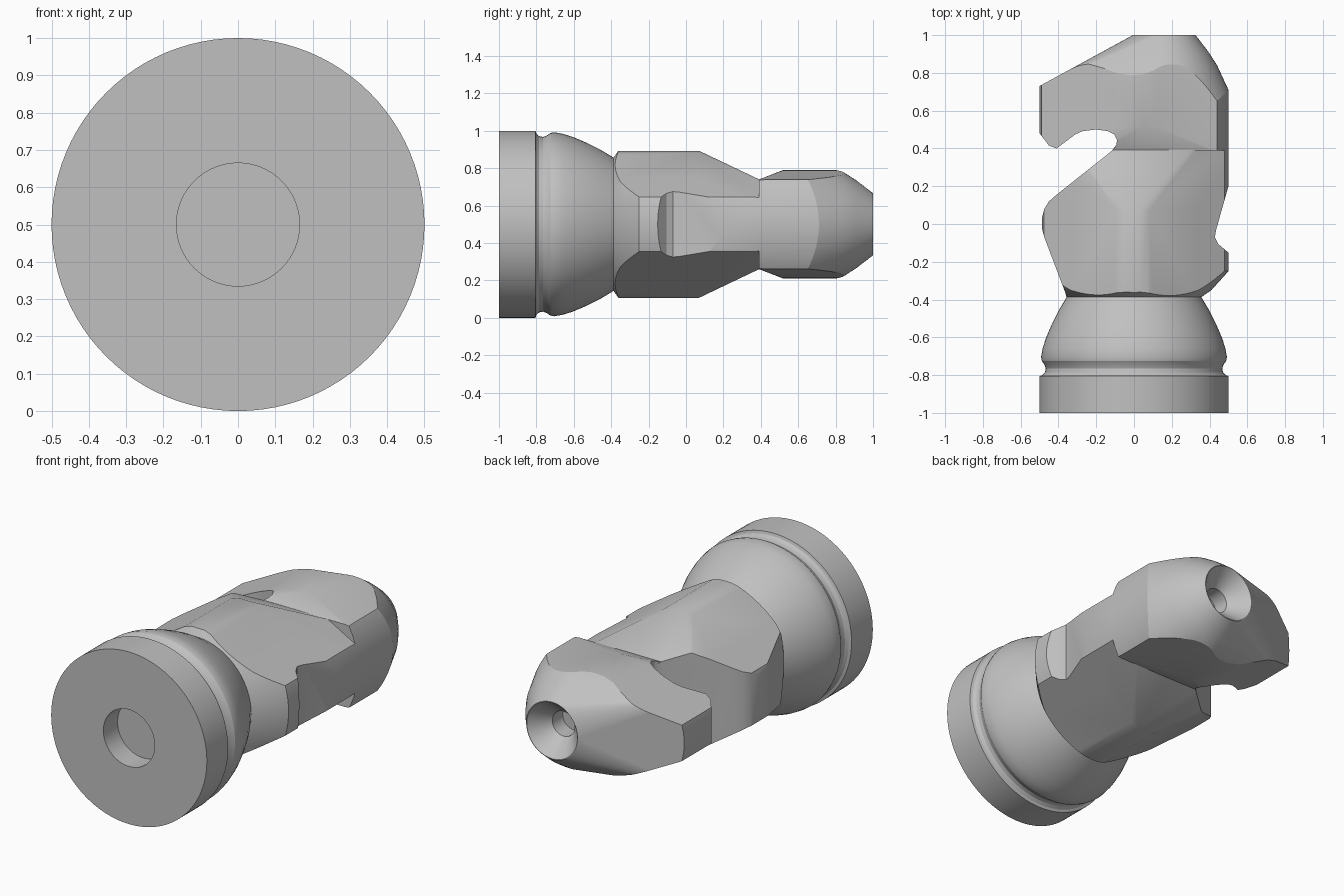
import bpy, bmesh, math
from mathutils import Vector

cube = bpy.data.objects.get("Cube")
if cube:
    bpy.data.objects.remove(cube, do_unlink=True)

MID = 0.5  # height of the long axis, which runs along y

grey = bpy.data.materials.new("plain_grey")
grey.use_nodes = True
grey.diffuse_color = (0.53, 0.53, 0.53, 1)
grey.node_tree.nodes["Principled BSDF"].inputs["Base Color"].default_value = (0.53, 0.53, 0.53, 1)


def finish(name, bm):
    bmesh.ops.recalc_face_normals(bm, faces=bm.faces)
    mesh = bpy.data.meshes.new(name)
    bm.to_mesh(mesh)
    bm.free()
    mesh.materials.append(grey)
    ob = bpy.data.objects.new(name, mesh)
    bpy.context.collection.objects.link(ob)
    return ob


def lathe(name, profile, cx=0.0, steps=96):
    """Turn (radius, y) points around the long axis."""
    bm = bmesh.new()
    vs = [bm.verts.new((cx + r, y, MID)) for r, y in profile]
    es = [bm.edges.new(pair) for pair in zip(vs, vs[1:])]
    bmesh.ops.spin(bm, geom=vs + es, cent=(cx, 0, MID), axis=(0, 1, 0),
                   angle=math.tau, steps=steps, use_duplicate=False)
    bmesh.ops.remove_doubles(bm, verts=bm.verts, dist=1e-5)
    return finish(name, bm)


def prism(name, outline):
    """Extrude an (x, y) outline through the full height."""
    bm = bmesh.new()
    face = bm.faces.new([bm.verts.new((x, y, MID - 0.6)) for x, y in outline])
    new = bmesh.ops.extrude_face_region(bm, geom=[face])["geom"]
    bmesh.ops.translate(bm, vec=(0, 0, 1.2),
                        verts=[g for g in new if isinstance(g, bmesh.types.BMVert)])
    return finish(name, bm)


def hull(name, points):
    """Convex solid around points, mirrored above and below the axis."""
    bm = bmesh.new()
    for x, y, h in points:
        for s in (1, -1):
            bm.verts.new((x, y, MID + s * h))
    bmesh.ops.remove_doubles(bm, verts=bm.verts, dist=1e-5)
    res = bmesh.ops.convex_hull(bm, input=bm.verts)
    junk = {g for g in res["geom_interior"] + res["geom_unused"]
            if isinstance(g, bmesh.types.BMVert)}
    bmesh.ops.delete(bm, geom=list(junk), context="VERTS")
    bmesh.ops.dissolve_limit(bm, angle_limit=0.002, verts=bm.verts, edges=bm.edges)
    return finish(name, bm)


def combine(ob, other, operation):
    mod = ob.modifiers.new("combine", "BOOLEAN")
    mod.operation, mod.object, mod.solver = operation, other, "EXACT"
    bpy.context.view_layer.objects.active = ob
    bpy.ops.object.modifier_apply(modifier=mod.name)
    bpy.data.objects.remove(other, do_unlink=True)


# turned base with a groove
base = lathe("base", [(0, -1), (0.5, -1), (0.5, -0.805), (0.485, -0.8), (0.471, -0.785),
                      (0.467, -0.765), (0.474, -0.745), (0.488, -0.725), (0.492, -0.705),
                      (0.484, -0.66), (0.467, -0.605), (0.435, -0.53), (0.4, -0.46),
                      (0.355, -0.385), (0, -0.385)])

# neck: side outline trimmed by a faceted section and a turned envelope
neck = prism("neck", [(-0.34, -0.45), (-0.365, -0.36), (-0.475, -0.07), (-0.488, -0.02),
                      (-0.488, 0.03), (-0.475, 0.08), (-0.45, 0.12), (-0.41, 0.155),
                      (-0.12, 0.385), (-0.1, 0.41), (0.55, 0.41), (0.5, 0.2),
                      (0.435, -0.03), (0.428, -0.07), (0.445, -0.105), (0.51, -0.16),
                      (0.51, -0.45)])
section = []
for y, top in ((-0.45, 0.393), (0.07, 0.393), (0.41, 0.231)):
    for x, h in ((-0.56, 0.103), (-0.33, 0.239), (-0.09, 0.38), (-0.045, 0.393),
                 (0.035, 0.393), (0.08, 0.38), (0.32, 0.239), (0.55, 0.103)):
        section.append((x, y, min(h, top)))
combine(neck, hull("neck_section", section), "INTERSECT")
combine(neck, lathe("neck_envelope", [(0, -0.39), (0.352, -0.39), (0.41, -0.35),
                                      (0.5, -0.25), (0.5, 0.6), (0, 0.6)]), "INTERSECT")

# head: outline with the open mouth, trimmed the same way
head = prism("head", [(-0.112, 0.39), (-0.093, 0.42), (-0.09, 0.445), (-0.105, 0.475),
                      (-0.14, 0.492), (-0.2, 0.5), (-0.27, 0.492), (-0.31, 0.475),
                      (-0.41, 0.4), (-0.45, 0.415), (-0.5, 0.48), (-0.55, 0.55),
                      (-0.55, 1.1), (0.55, 1.1), (0.55, 0.39)])
section = []
for y, top in ((0.38, 0.236), (0.52, 0.29), (1.1, 0.29)):
    for x, h in ((-0.6, 0.058), (-0.175, 0.236), (-0.09, 0.27), (-0.02, 0.284), (0.05, 0.29),
                 (0.1, 0.288), (0.44, 0.237), (0.6, 0.215)):
        section.append((x, y, min(h, top)))
combine(head, hull("head_section", section), "INTERSECT")

# rounded crown that fans out to the muzzle
crown = [(-0.51, 0.725, 0.25), (-0.51, 0.3, 0.4)]
for r, y in ((0.166, 1), (0.235, 0.91), (0.28, 0.84), (0.345, 0.7), (0.53, 0.3)):
    for i in range(49):
        a = math.pi * i / 48
        crown.append((0.16 + r * math.cos(a), y, r * math.sin(a)))
combine(head, hull("crown_envelope", crown), "INTERSECT")
combine(head, lathe("head_envelope", [(0, 0.3), (0.5, 0.3), (0.5, 1.2), (0, 1.2)]), "INTERSECT")

# countersunk hole in the crown and round recess in the foot
combine(head, lathe("crown_hole", [(0, 0.8), (0.072, 0.8), (0.072, 0.895), (0.163, 1),
                                   (0.18, 1.02), (0, 1.02)], 0.16, 48), "DIFFERENCE")
combine(base, lathe("foot_recess", [(0, -1.1), (0.165, -1.1), (0.165, -0.87), (0, -0.87)],
                    0, 64), "DIFFERENCE")

# flat greys, soft curves, crisp edges
for ob in (base, neck, head):
    bpy.ops.object.select_all(action="DESELECT")
    ob.select_set(True)
    bpy.context.view_layer.objects.active = ob
    ob.data.materials.clear()
    ob.data.materials.append(grey)
    for p in ob.data.polygons:
        p.material_index = 0
    bpy.ops.object.shade_smooth_by_angle(angle=math.radians(22))
